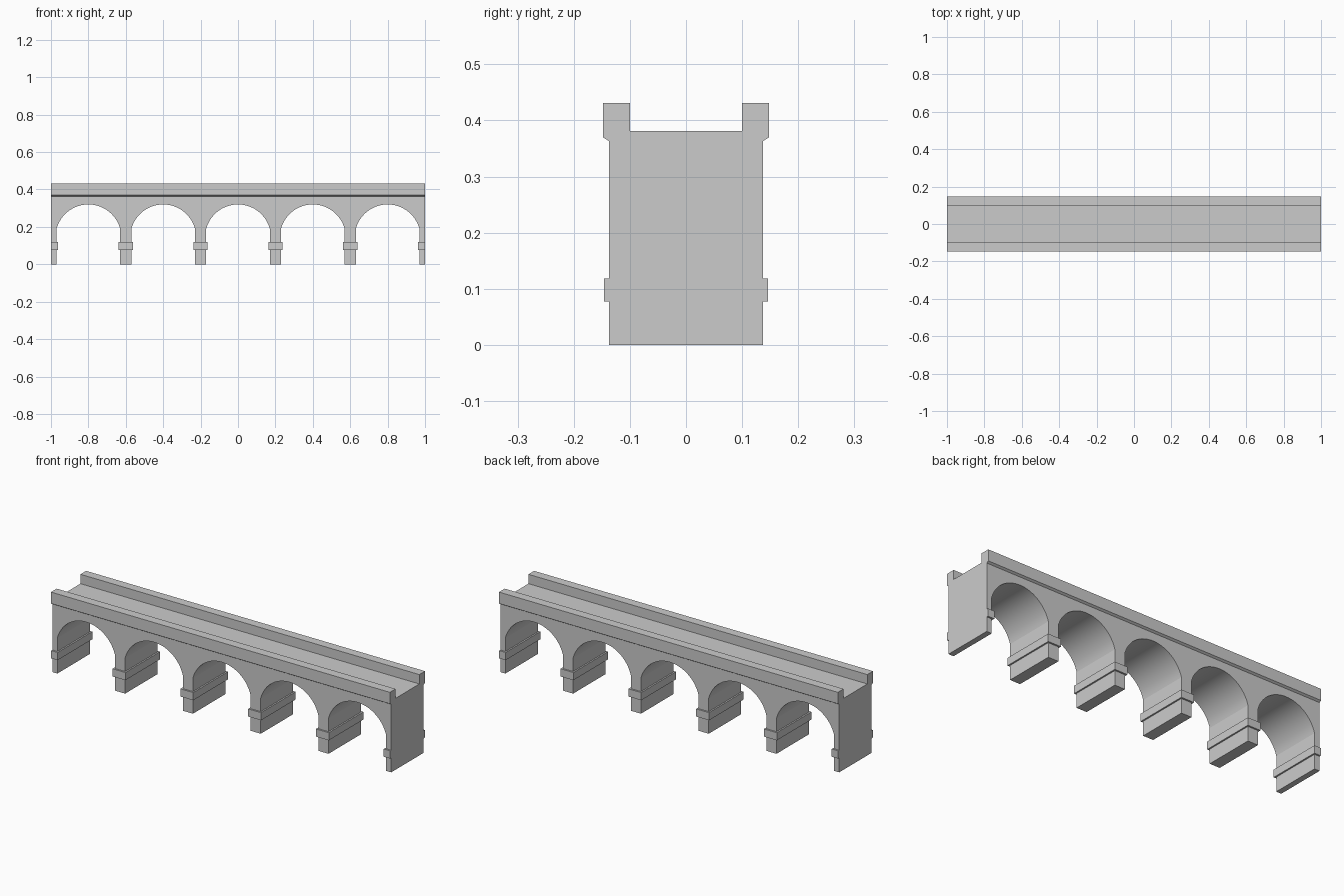
import bpy, bmesh, math
from mathutils import Vector

if "Cube" in bpy.data.objects:
    bpy.data.objects.remove(bpy.data.objects["Cube"])


def prism(bm, points, direction):
    """Extrude a closed polygon along a direction into a solid."""
    face = bm.faces.new([bm.verts.new(p) for p in points])
    result = bmesh.ops.extrude_face_region(bm, geom=[face], use_keep_orig=True)
    verts = [v for v in result["geom"] if isinstance(v, bmesh.types.BMVert)]
    bmesh.ops.translate(bm, verts=verts, vec=Vector(direction))


def finish(bm, name):
    bmesh.ops.recalc_face_normals(bm, faces=bm.faces)
    mesh = bpy.data.meshes.new(name)
    bm.to_mesh(mesh)
    bm.free()
    obj = bpy.data.objects.new(name, mesh)
    bpy.context.collection.objects.link(obj)
    return obj


def apply_boolean(target, tool, operation):
    mod = target.modifiers.new(tool.name, "BOOLEAN")
    mod.operation = operation
    mod.solver = "EXACT"
    mod.object = tool
    bpy.context.view_layer.objects.active = target
    bpy.ops.object.modifier_apply(modifier=mod.name)
    bpy.data.objects.remove(tool, do_unlink=True)


SPACING, HALF_SPAN = 0.4, 0.17
SPRING, CROWN = 0.19, 0.32

# Bridge body: cross-section with walls, corbelled parapets and sunken deck
half = [(0.137, 0), (0.137, 0.363), (0.148, 0.37), (0.148, 0.431),
        (0.1, 0.431), (0.1, 0.381)]
section = half + [(-y, z) for y, z in reversed(half)]
bm = bmesh.new()
prism(bm, [(-1, y, z) for y, z in section], (2, 0, 0))
body = finish(bm, "viaduct")

# Arch openings: upright sides below a segmental arch
rise = CROWN - SPRING
radius = (HALF_SPAN ** 2 + rise ** 2) / (2 * rise)
sweep = math.asin(HALF_SPAN / radius)
if radius < rise:
    sweep = math.pi - sweep
STEPS = 40
arch = [(-HALF_SPAN, -0.1)]
for i in range(STEPS + 1):
    a = -sweep + 2 * sweep * i / STEPS
    arch.append((radius * math.sin(a), CROWN - radius + radius * math.cos(a)))
arch.append((HALF_SPAN, -0.1))
bm = bmesh.new()
for n in range(-2, 3):
    prism(bm, [(n * SPACING + x, -0.3, z) for x, z in arch], (0, 0.6, 0))
openings = finish(bm, "arch_openings")
openings.hide_render = True
apply_boolean(body, openings, "DIFFERENCE")

# Impost bands wrapping each pier, flush with the two end faces
bm = bmesh.new()
for n in range(6):
    x = -1 + n * SPACING
    x0, x1 = max(-1, x - 0.038), min(1, x + 0.038)
    z0 = 0.077
    prism(bm, [(x0, -0.146, z0), (x1, -0.146, z0), (x1, 0.146, z0), (x0, 0.146, z0)],
          (0, 0, 0.041))
bands = finish(bm, "pier_bands")
apply_boolean(body, bands, "UNION")

# Smooth arch soffits, sharp edges elsewhere
bpy.ops.object.select_all(action="DESELECT")
body.select_set(True)
bpy.context.view_layer.objects.active = body
bpy.ops.object.shade_smooth_by_angle(angle=math.radians(12))
